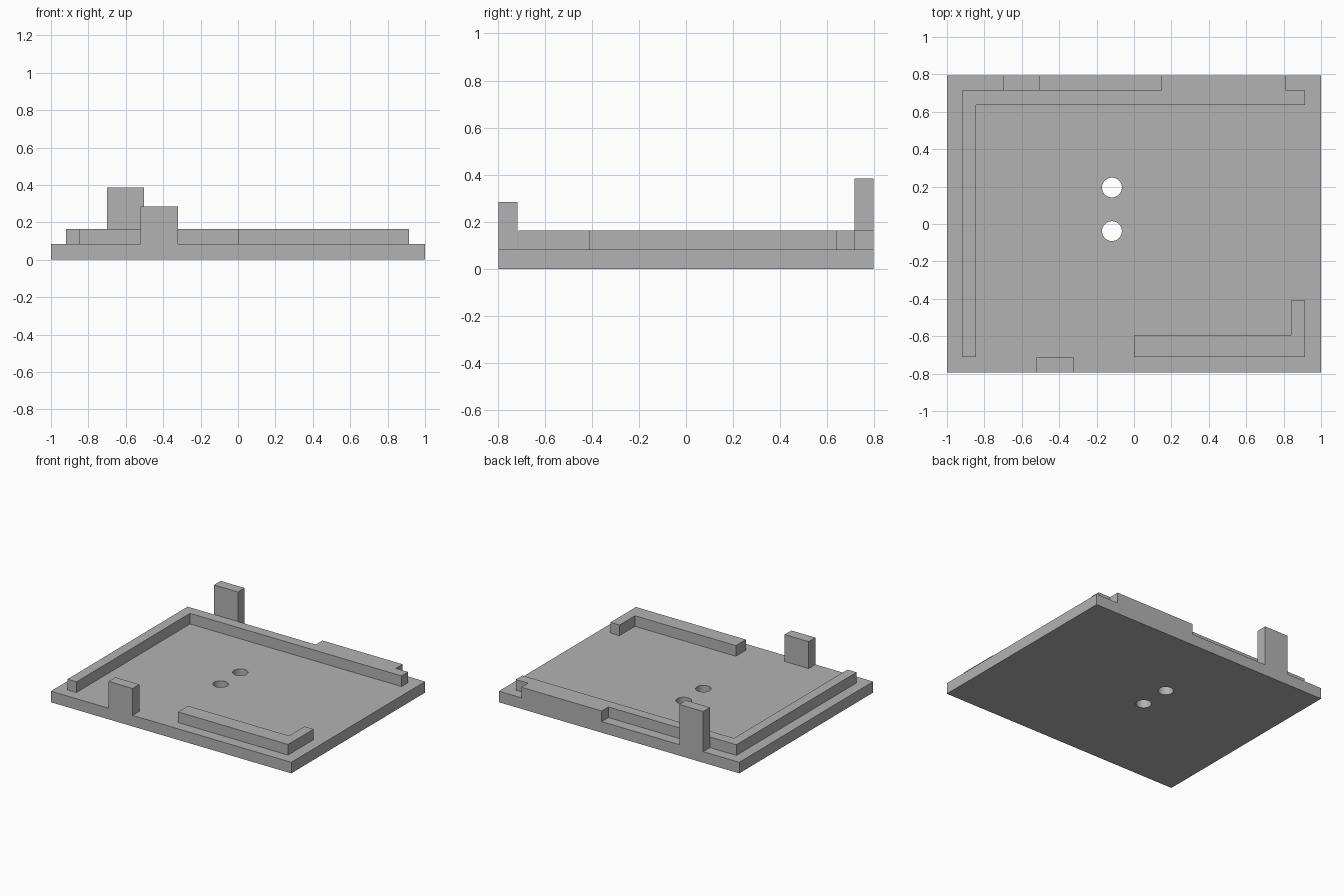
import bpy
import bmesh
import math

cube = bpy.data.objects.get("Cube")
if cube:
    bpy.data.objects.remove(cube, do_unlink=True)

# One plain grey for everything
GREY = (0.45, 0.45, 0.45, 1)
grey = bpy.data.materials.new("plain grey")
grey.use_nodes = True
grey.diffuse_color = GREY
grey.node_tree.nodes["Principled BSDF"].inputs["Base Color"].default_value = GREY

W, D = 1.0, 0.795            # half width and half depth of the plate
PLATE, RAIL = 0.083, 0.163   # top heights of plate and rails
INNER = 0.715                # inner line of the rim ledge


def extrude(name, outline, z0, z1):
    """Raise a counter-clockwise outline from z0 to z1."""
    bm = bmesh.new()
    face = bm.faces.new([bm.verts.new((x, y, z0)) for x, y in outline])
    top = bmesh.ops.extrude_face_region(bm, geom=[face])["geom"]
    verts = [v for v in top if isinstance(v, bmesh.types.BMVert)]
    bmesh.ops.translate(bm, verts=verts, vec=(0, 0, z1 - z0))
    bmesh.ops.recalc_face_normals(bm, faces=bm.faces)
    mesh = bpy.data.meshes.new(name)
    bm.to_mesh(mesh)
    bm.free()
    mesh.materials.append(grey)
    obj = bpy.data.objects.new(name, mesh)
    bpy.context.collection.objects.link(obj)
    return obj


def rect(x0, x1, y0, y1):
    return [(x0, y0), (x1, y0), (x1, y1), (x0, y1)]


def circle(cx, cy, r, n=48):
    return [(cx + r * math.cos(2 * math.pi * i / n),
             cy + r * math.sin(2 * math.pi * i / n)) for i in range(n)]


# Base plate with two round through holes
plate = extrude("base_plate", rect(-W, W, -D, D), 0, PLATE)
for y in (0.195, -0.038):
    cutter = extrude("hole_cutter", circle(-0.118, y, 0.053), -0.1, 0.2)
    cutter.hide_render = True
    mod = plate.modifiers.new("hole", 'BOOLEAN')
    mod.operation = 'DIFFERENCE'
    mod.solver = 'EXACT'
    mod.object = cutter
    bpy.context.view_layer.objects.active = plate
    bpy.ops.object.modifier_apply(modifier=mod.name)
    bpy.data.objects.remove(cutter, do_unlink=True)

bpy.ops.object.select_all(action='DESELECT')
plate.select_set(True)
bpy.ops.object.shade_smooth_by_angle(angle=math.radians(30))

# Long corner rail on the right and back, widened to the back edge
extrude("back_corner_rail", [
    (-0.92, -0.712), (-0.845, -0.712), (-0.845, 0.637), (0.915, 0.637),
    (0.915, INNER), (0.813, INNER), (0.813, D), (0.145, D),
    (0.145, INNER), (-0.92, INNER)], PLATE, RAIL)

# Short corner rail at the front left
extrude("front_corner_rail", [
    (0, -0.712), (0.915, -0.712), (0.915, -0.41), (0.84, -0.41),
    (0.84, -0.593), (0, -0.593)], PLATE, RAIL)

# Upright tabs standing on the front and back edges
extrude("front_tab", rect(-0.52, -0.32, -D, -INNER), PLATE, 0.285)
extrude("back_tab", rect(-0.70, -0.502, INNER, D), PLATE, 0.385)
